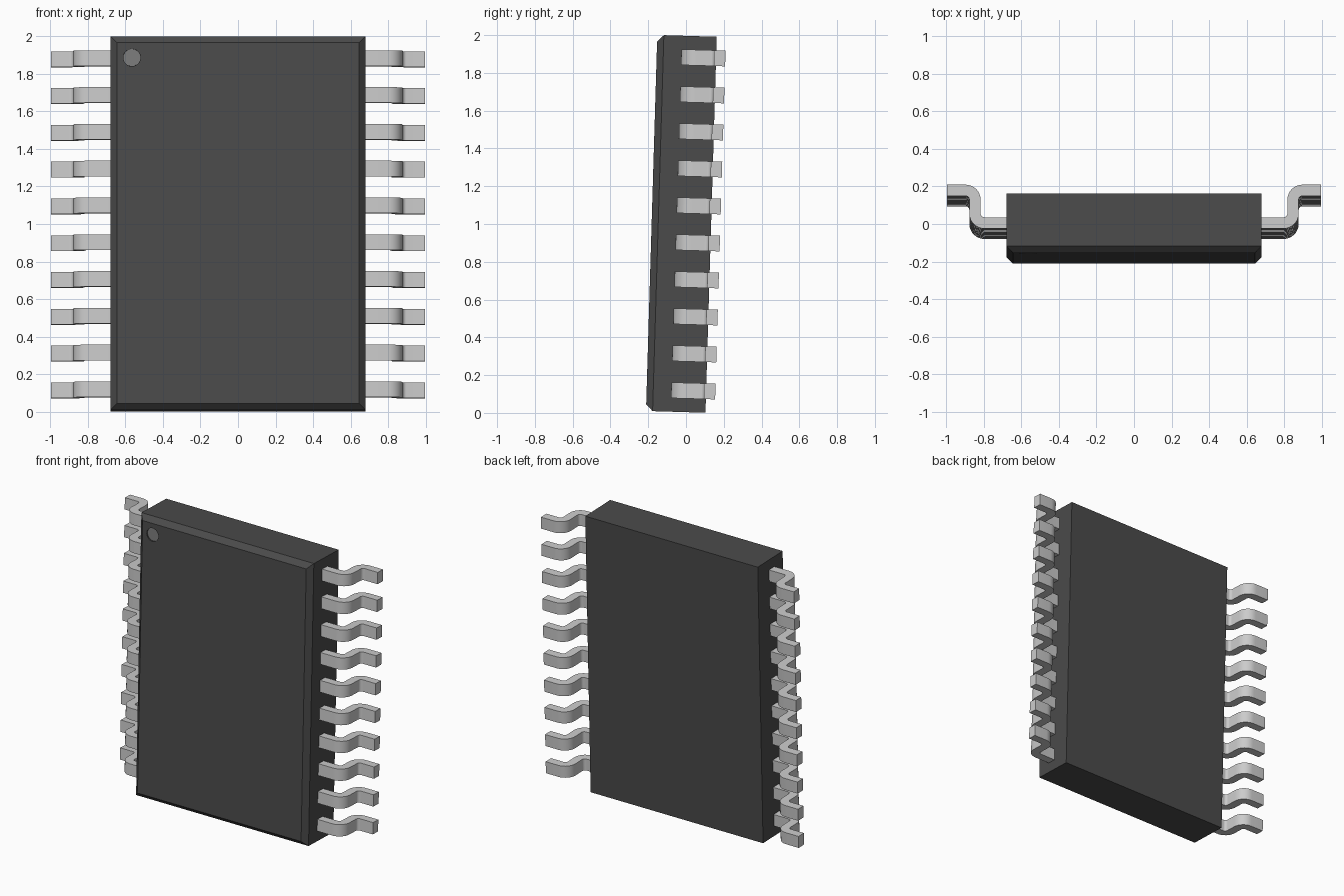
import bpy, bmesh, math
from mathutils import Matrix, Vector

if "Cube" in bpy.data.objects:
    bpy.data.objects.remove(bpy.data.objects["Cube"])

# the whole chip leans back slightly about its centre
FRAME = Matrix.Translation((0, 0, 1)) @ Matrix.Rotation(-0.03, 4, 'X')
FRONT, BACK, HALF_W, HALF_L = -0.182, 0.133, 0.68, 0.9957


def material(name, value):
    m = bpy.data.materials.new(name)
    m.diffuse_color = (value, value, value, 1)
    m.use_nodes = True
    m.node_tree.nodes["Principled BSDF"].inputs["Base Color"].default_value = m.diffuse_color
    return m


def finish(name, bm, mat=None):
    bmesh.ops.recalc_face_normals(bm, faces=bm.faces)
    me = bpy.data.meshes.new(name)
    bm.to_mesh(me)
    bm.free()
    ob = bpy.data.objects.new(name, me)
    bpy.context.collection.objects.link(ob)
    ob.matrix_world = FRAME
    if mat:
        me.materials.append(mat)
    return ob


def disc(name, y0, y1, radius, mat=None):
    bm = bmesh.new()
    place = Matrix.Translation((-0.565, (y0 + y1) / 2, 0.881)) @ Matrix.Rotation(math.pi / 2, 4, 'X')
    bmesh.ops.create_cone(bm, cap_ends=True, segments=32, radius1=radius, radius2=radius,
                          depth=y1 - y0, matrix=place)
    return finish(name, bm, mat)


# package body with a chamfer around the front face
bm = bmesh.new()
size = Matrix.Diagonal((2 * HALF_W, BACK - FRONT, 2 * HALF_L, 1))
bmesh.ops.create_cube(bm, size=1, matrix=Matrix.Translation((0, (FRONT + BACK) / 2, 0)) @ size)
rim = [e for e in bm.edges if all(v.co.y < FRONT + 0.01 for v in e.verts)]
bmesh.ops.bevel(bm, geom=rim, offset=0.035, segments=1, affect='EDGES')
body = finish("package_body", bm, material("dark_plastic", 0.07))

# shallow round recess marking the first pin
cutter = disc("marker_cutter", FRONT - 0.02, FRONT + 0.015, 0.046)
cutter.hide_render = True
cutter.hide_set(True)
cut = body.modifiers.new("marker_recess", 'BOOLEAN')
cut.operation, cut.object, cut.solver = 'DIFFERENCE', cutter, 'EXACT'
disc("marker_dot", FRONT + 0.008, FRONT + 0.018, 0.0455, material("marker_grey", 0.2))

# pin centreline in x, y: out of the body, bend back, bend out to the foot
T, H, R, BEND_X, Y_IN, Y_FOOT, STEPS = 0.06, 0.083, 0.05, 0.847, -0.022, 0.152, 8
path = [(0.66, Y_IN, 0.0)]
for i in range(STEPS + 1):
    a = math.pi / 2 * i / STEPS
    path.append((BEND_X - R + R * math.sin(a), Y_IN + R - R * math.cos(a), a))
for i in range(STEPS + 1):
    a = math.pi / 2 * (1 - i / STEPS)
    path.append((BEND_X + R - R * math.sin(a), Y_FOOT - R + R * math.cos(a), a))
path.append((0.997, Y_FOOT, 0.0))

# flat strip swept along the centreline
PITCH = 0.196
bm = bmesh.new()
rings = []
for x, y, a in path:
    n = Vector((-math.sin(a), math.cos(a), 0)) * T / 2
    rings.append([bm.verts.new(Vector((x, y, -4.5 * PITCH + sz * H / 2)) + n * sn)
                  for sn, sz in ((-1, -1), (1, -1), (1, 1), (-1, 1))])
for r, s in zip(rings, rings[1:]):
    for k in range(4):
        bm.faces.new((r[k], r[(k + 1) % 4], s[(k + 1) % 4], s[k]))
bm.faces.new(rings[0])
bm.faces.new(rings[-1])
pins = finish("pins", bm)

pins.select_set(True)
bpy.context.view_layer.objects.active = pins
bpy.ops.object.shade_smooth_by_angle(angle=math.radians(30))

# ten pins per side, mirrored to the other side
row = pins.modifiers.new("row", 'ARRAY')
row.count, row.use_relative_offset, row.use_constant_offset = 10, False, True
row.constant_offset_displace = (0, 0, PITCH)
pins.modifiers.new("both_sides", 'MIRROR')
